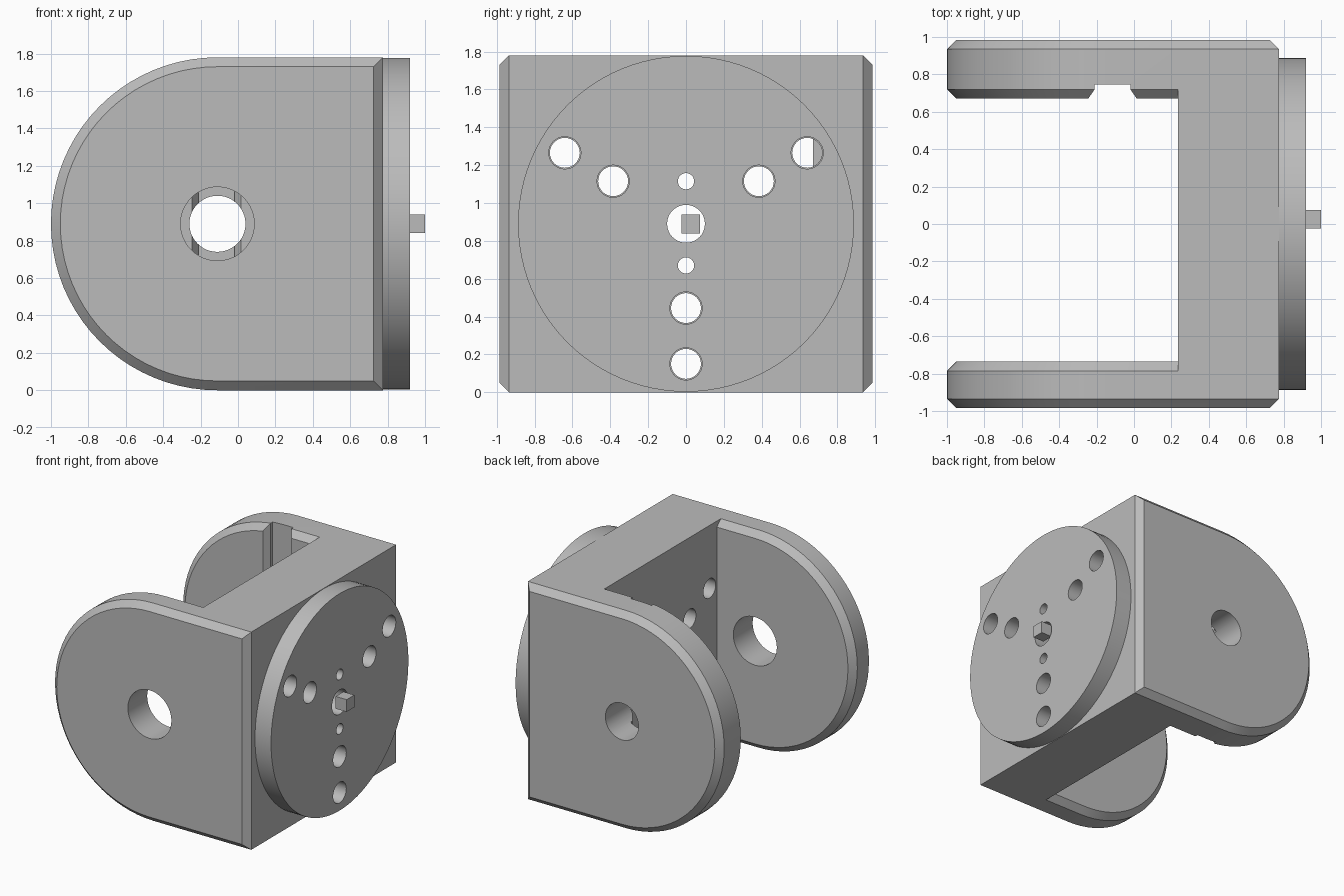
import bpy
from math import sin, cos, pi
from mathutils import Matrix, Vector

default_cube = bpy.data.objects.get("Cube")
if default_cube:
    bpy.data.objects.remove(default_cube)

grey = bpy.data.materials.new("plain grey")
grey.use_nodes = True
colour = (0.5, 0.5, 0.5, 1)
grey.diffuse_color = colour
grey.node_tree.nodes["Principled BSDF"].inputs["Base Color"].default_value = colour

R = 0.89            # arm and disc radius, also mid height
PIVOT = -0.11       # x of the arm pivot
BACK = 0.775        # outer plane of the base
WALL = 0.235        # inner plane of the base
BEVEL = 0.05


def loft(name, rings):
    """Closed solid through rings of equal point count."""
    n = len(rings[0])
    verts = [p for ring in rings for p in ring]
    faces = [tuple(reversed(range(n))),
             tuple(range(len(verts) - n, len(verts)))]
    for k in range(len(rings) - 1):
        for i in range(n):
            j = (i + 1) % n
            faces.append((k * n + i, k * n + j, k * n + n + j, k * n + n + i))
    mesh = bpy.data.meshes.new(name)
    mesh.from_pydata(verts, [], faces)
    obj = bpy.data.objects.new(name, mesh)
    bpy.context.collection.objects.link(obj)
    mesh.materials.append(grey)
    # Make normals face outward
    import bmesh
    bm = bmesh.new()
    bm.from_mesh(mesh)
    bmesh.ops.recalc_face_normals(bm, faces=bm.faces)
    bm.to_mesh(mesh)
    bm.free()
    return obj


def box(name, x0, x1, y0, y1, z0, z1):
    return loft(name, [[(x0, y0, z), (x1, y0, z), (x1, y1, z), (x0, y1, z)]
                       for z in (z0, z1)])


def rod(name, axis, a, b, u, z, r, n=48):
    """Cylinder along x (u is y) or along y (u is x)."""
    rings = []
    for t in (a, b):
        circle = [(u + r * cos(2 * pi * i / n), z + r * sin(2 * pi * i / n))
                  for i in range(n)]
        rings.append([(t, p, q) if axis == "x" else (p, t, q) for p, q in circle])
    return loft(name, rings)


def combine(obj, other, operation):
    mod = obj.modifiers.new("combine", "BOOLEAN")
    mod.operation = operation
    mod.solver = "EXACT"
    mod.object = other
    bpy.context.view_layer.update()
    graph = bpy.context.evaluated_depsgraph_get()
    mesh = bpy.data.meshes.new_from_object(obj.evaluated_get(graph))
    obj.modifiers.clear()
    obj.data = mesh
    bpy.data.objects.remove(other)


def arm(name, outer, inner):
    """Round-ended plate with bevelled rims on both faces."""
    step = BEVEL if inner > outer else -BEVEL

    def outline(y, inset):
        r = R - inset
        pts = [(PIVOT + r * cos(a), y, R + r * sin(a))
               for a in (pi / 2 + pi * i / 40 for i in range(41))]
        return pts + [(BACK - inset, y, inset), (BACK - inset, y, 2 * R - inset)]

    return loft(name, [outline(outer, BEVEL), outline(outer + step, 0),
                       outline(inner - step, 0), outline(inner, BEVEL)])


# Arms: the front one has the wide bore, the back one a narrow bore and a slot
front_arm = arm("front_arm", -0.985, -0.735)
combine(front_arm, rod("cutter", "y", -1.1, -0.6, PIVOT, R, 0.197), "DIFFERENCE")
back_arm = arm("back_arm", 0.985, 0.67)
combine(back_arm, rod("cutter", "y", 0.5, 1.1, PIVOT, R, 0.15), "DIFFERENCE")
mid, half = -0.115, 0.095
slot = loft("cutter", [[(mid - half - 0.07, 0.62, z), (mid + half + 0.07, 0.62, z),
                        (mid + half, 0.72, z), (mid + half, 0.745, z),
                        (mid - half, 0.745, z), (mid - half, 0.72, z)]
                       for z in (-0.1, 1.9)])
combine(back_arm, slot, "DIFFERENCE")

# Base block joined to both arms
bracket = box("bracket", WALL, BACK, -0.935, 0.935, 0, 2 * R)
combine(bracket, front_arm, "UNION")
combine(bracket, back_arm, "UNION")

# Round mounting disc
disc = rod("mounting_disc", "x", BACK, 0.92, 0, R, R - 0.003, 96)

# Bolt, pin and centre holes through disc and base
holes = [(0, 0.445, 0.085), (0, 0.15, 0.085), (0, 1.115, 0.043),
         (0, 0.67, 0.043), (0, R, 0.1)]
for side in (-1, 1):
    holes += [(side * 0.64, 1.265, 0.085), (side * 0.385, 1.115, 0.085)]
for y, z, r in holes:
    core = r - 0.006 if r == 0.085 else r
    combine(disc, rod("cutter", "x", 0.7, 1.1, y, z, r, 32), "DIFFERENCE")
    combine(bracket, rod("cutter", "x", WALL - 0.002, 0.85, y, z, core, 32), "DIFFERENCE")

# Small square peg in the centre hole
peg = box("centre_peg", 0.9, 1.0, -0.025, 0.075, 0.84, 0.94)

# Smooth the curved walls, keep the edges crisp
bpy.ops.object.select_all(action="DESELECT")
for obj in (bracket, disc):
    obj.select_set(True)
bpy.context.view_layer.objects.active = bracket
bpy.ops.object.shade_smooth_by_angle(angle=pi / 7)
